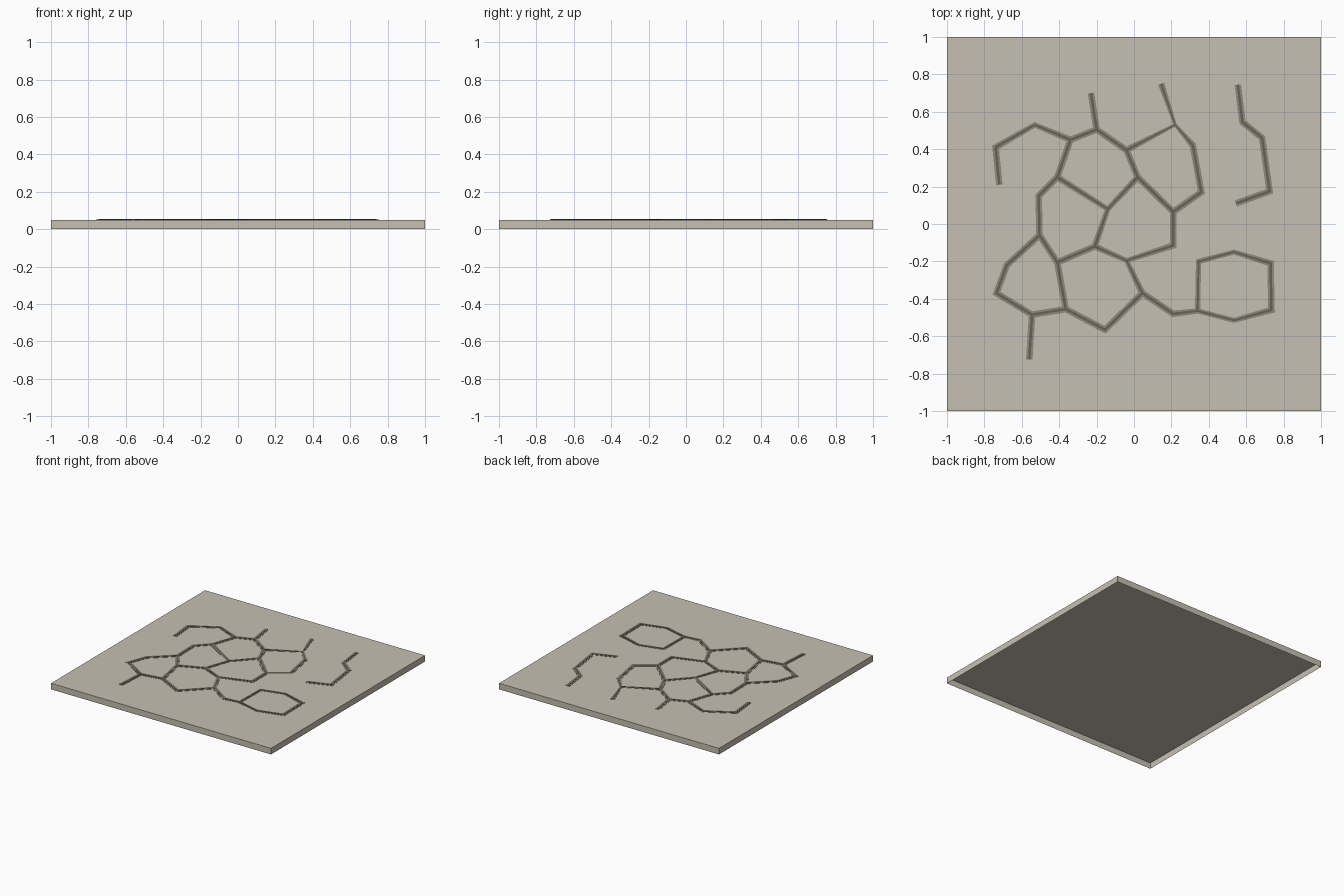
import bpy, bmesh
from mathutils import Vector

cube = bpy.data.objects.get("Cube")
if cube:
    bpy.data.objects.remove(cube)

TOP = 0.05


def material(name, rgb):
    mat = bpy.data.materials.new(name)
    mat.use_nodes = True
    colour = (*rgb, 1)
    mat.diffuse_color = colour
    mat.node_tree.nodes["Principled BSDF"].inputs["Base Color"].default_value = colour
    return mat


def add_object(name, bm, mat):
    mesh = bpy.data.meshes.new(name)
    bm.to_mesh(mesh)
    bm.free()
    mesh.materials.append(mat)
    obj = bpy.data.objects.new(name, mesh)
    bpy.context.collection.objects.link(obj)
    return obj


stone = material("pale stone", (0.56, 0.53, 0.45))
edge_grey = material("crack edge grey", (0.27, 0.25, 0.20))
core_grey = material("crack core grey", (0.13, 0.12, 0.095))

# Stone slab: a shallow shell, open underneath
bm = bmesh.new()
bmesh.ops.create_cube(bm, size=2)
for v in bm.verts:
    v.co.z = TOP if v.co.z > 0 else 0
bottom = [f for f in bm.faces if f.normal.z < -0.5]
bmesh.ops.delete(bm, geom=bottom, context='FACES_ONLY')
add_object("stone_slab", bm, stone)

# Crack corners, named by letter
corner = {
    "a": (-.72, .21), "b": (-.74, .41), "c": (-.53, .53), "d": (-.34, .45),
    "e": (-.2, .505), "f": (-.04, .395), "g": (.22, .53), "h": (.315, .42),
    "i": (.36, .17), "j": (.21, .065), "k": (.21, -.115), "l": (-.04, -.195),
    "m": (-.21, -.12), "n": (-.41, -.205), "o": (-.505, -.06), "p": (-.51, .15),
    "q": (-.41, .25), "r": (-.23, .7), "s": (.145, .75), "t": (.02, .25),
    "u": (-.14, .08), "v": (-.68, -.22), "w": (-.735, -.37), "x": (-.545, -.485),
    "y": (-.365, -.455), "z": (-.56, -.725), "A": (-.155, -.565), "B": (.045, -.37),
    "C": (.21, -.48), "D": (.34, -.465), "E": (.345, -.2), "F": (.535, -.15),
    "G": (.73, -.21), "H": (.735, -.46), "I": (.535, -.515), "J": (.555, .745),
    "K": (.58, .545), "L": (.685, .46), "M": (.725, .175), "N": (.545, .11),
}
# Each crack runs through its corners; thin corners narrow the ribbon
cracks = ["abcdefghijklmnopqd", "re", "sg", "ftj", "qut", "um", "ovwxyn",
          "xz", "yABl", "BCDEFGHID", "JKLMN"]
narrow = {"g": 0.5, "l": 0.75, "c": 0.8, "E": 0.8, "F": 0.75, "D": 0.8, "I": 0.75, "u": 0.8}


def ribbon(bm, path, half, z):
    """Flat mitred strip along a path, with skirts down to the slab."""
    pts = [Vector(corner[k]) for k in path]
    rows = []
    for n, p in enumerate(pts):
        before = (p - pts[n - 1]).normalized() if n else None
        after = (pts[n + 1] - p).normalized() if n + 1 < len(pts) else None
        before, after = before or after, after or before
        along = (before + after).normalized()
        side = Vector((-along.y, along.x)) * half * narrow.get(path[n], 1) / along.dot(after)
        rows.append([bm.verts.new((*q, h)) for q, h in
                     ((p + side, TOP), (p + side, z), (p - side, z), (p - side, TOP))])
    for r, s in zip(rows, rows[1:]):
        for i in range(3):
            bm.faces.new((r[i], r[i + 1], s[i + 1], s[i]))
    bm.faces.new(rows[0][::-1])
    bm.faces.new(rows[-1])


# Cracks: a mid grey band with a dark line down its middle
for name, half, z, mat in (("crack_edges", 0.0175, 0.0525, edge_grey),
                           ("crack_cores", 0.0065, 0.0545, core_grey)):
    bm = bmesh.new()
    for path in cracks:
        ribbon(bm, path, half, z)
    bmesh.ops.recalc_face_normals(bm, faces=bm.faces)
    add_object(name, bm, mat)
